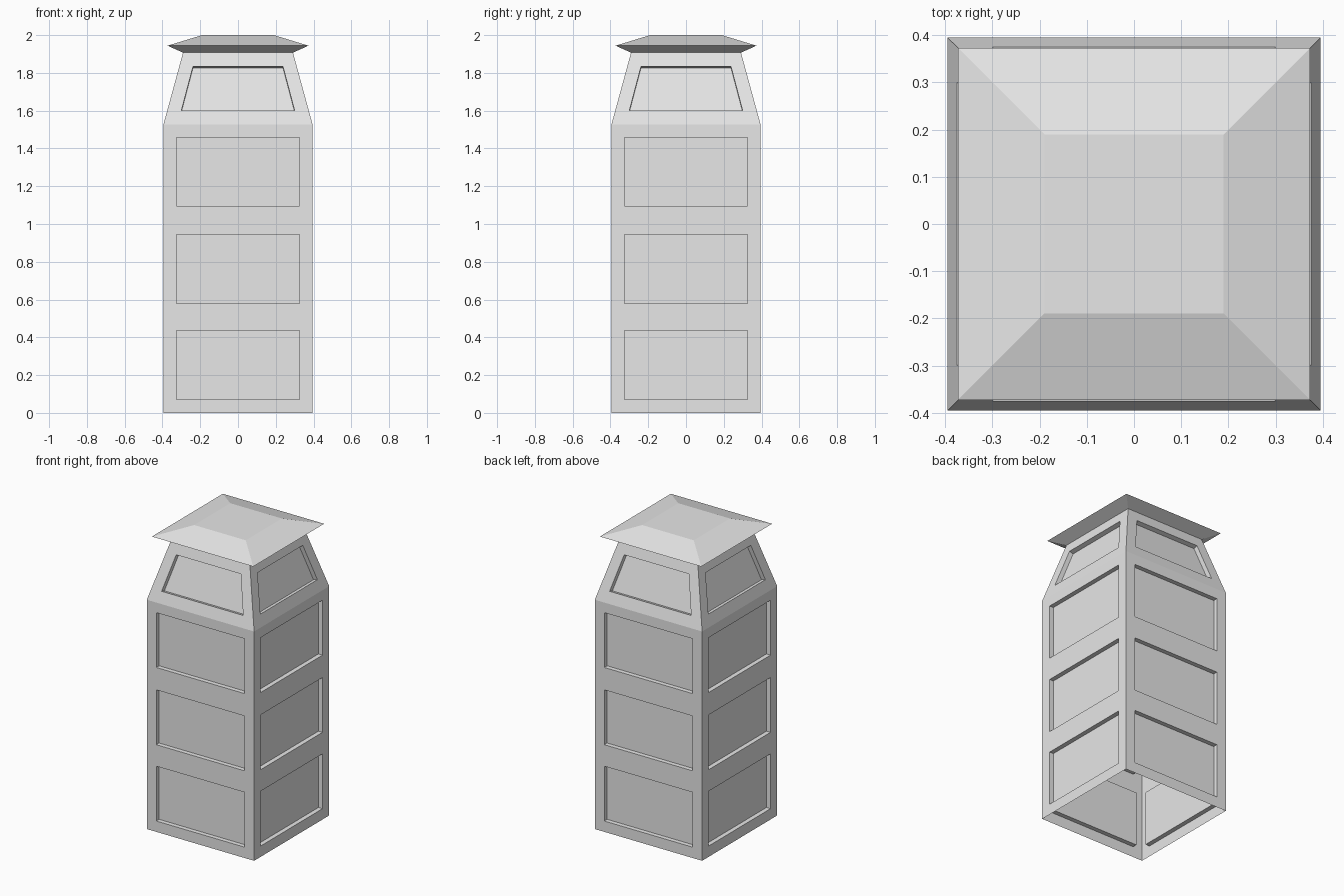
import bpy, bmesh
from math import pi
from mathutils import Matrix

cube = bpy.data.objects.get("Cube")
if cube:
    bpy.data.objects.remove(cube, do_unlink=True)

GREY = (0.8, 0.8, 0.8, 1.0)
grey = bpy.data.materials.new("plain grey")
grey.use_nodes = True
grey.diffuse_color = GREY
grey.node_tree.nodes["Principled BSDF"].inputs["Base Color"].default_value = GREY

BASE, NECK = 0.395, 0.291          # half widths
SHOULDER_Z, NECK_Z = 1.526, 1.907
RECESS = 0.03


def half_width(z):
    """Half width of the body: straight shaft, then tapering shoulders."""
    t = max(0, (z - SHOULDER_Z) / (NECK_Z - SHOULDER_Z))
    return BASE + (NECK - BASE) * t


def finish(bm, name):
    """Copy one side around the z axis, weld the corners and add the object."""
    side = bm.verts[:] + bm.edges[:] + bm.faces[:]
    for i in range(1, 4):
        copy = bmesh.ops.duplicate(bm, geom=side)["geom"]
        bmesh.ops.rotate(bm, verts=[v for v in copy if isinstance(v, bmesh.types.BMVert)],
                         matrix=Matrix.Rotation(i * pi / 2, 3, "Z"))
    bmesh.ops.remove_doubles(bm, verts=bm.verts, dist=0.0005)
    mesh = bpy.data.meshes.new(name)
    bm.to_mesh(mesh)
    bm.free()
    mesh.materials.append(grey)
    obj = bpy.data.objects.new(name, mesh)
    bpy.context.collection.objects.link(obj)
    return obj


# Body: one wall in rows, with every second row holding a recessed panel
levels = [(0, 0.325)]
for low in (0.072, 0.58, 1.094):
    levels += [(low, 0.325), (low + 0.365, 0.325)]
levels += [(SHOULDER_Z, 0.325), (1.60, 0.30), (1.835, 0.238), (NECK_Z, 0.22)]
panel_rows = {1, 3, 5, 8}

bm = bmesh.new()
rows = []
for z, inner in levels:
    w = half_width(z)
    rows.append([bm.verts.new((x, -w, z)) for x in (-w, -inner, inner, w)])
panels = []
for r in range(len(rows) - 1):
    a, b = rows[r], rows[r + 1]
    for c in range(3):
        face = bm.faces.new((a[c], a[c + 1], b[c + 1], b[c]))
        if c == 1 and r in panel_rows:
            panels.append(face)
bm.normal_update()
for face in bmesh.ops.extrude_discrete_faces(bm, faces=panels)["faces"]:
    face.normal_update()
    bmesh.ops.translate(bm, verts=face.verts[:], vec=face.normal * -RECESS)
finish(bm, "tower_body")

# Roof: flared eaves rising to a flat top
bm = bmesh.new()
rings = [[bm.verts.new((s * w, -w, z)) for s in (-1, 1)]
         for w, z in ((NECK, NECK_Z), (0.373, 1.944), (0.19, 2.0))]
for a, b in zip(rings, rings[1:]):
    bm.faces.new((a[0], a[1], b[1], b[0]))
bm.faces.new((*rings[-1], bm.verts.new((0, 0, 2.0))))
finish(bm, "roof")
